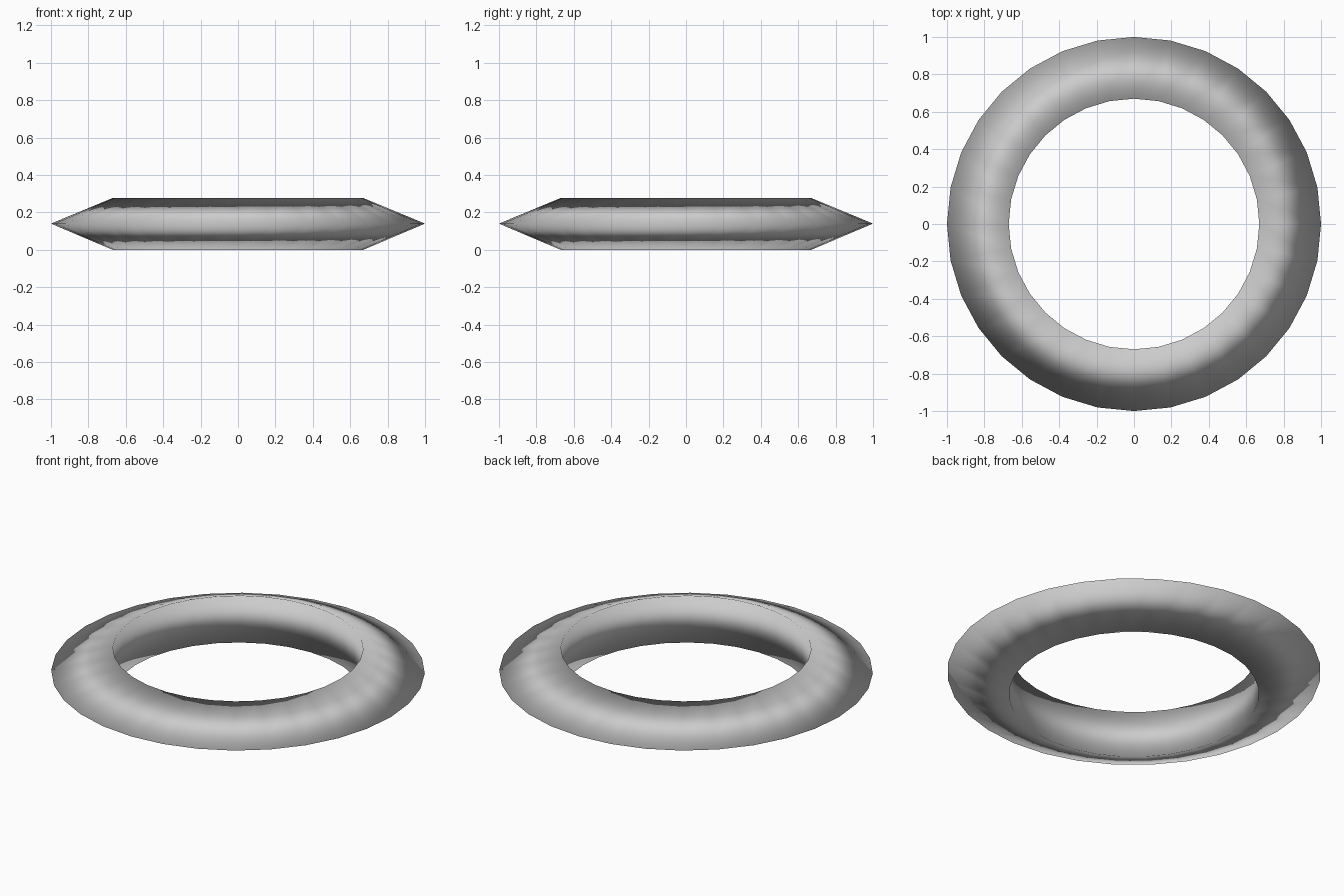
import bpy, bmesh
from math import cos, sin, tau

if "Cube" in bpy.data.objects:
    bpy.data.objects.remove(bpy.data.objects["Cube"])

SEGMENTS = 32
# Triangular cross-section as (radius, height), sharp rim outward
PROFILE = [(1.0, 0.14), (0.67, 0.277), (0.67, 0.0)]

# Sweep the cross-section around the z axis
bm = bmesh.new()
rings = []
for i in range(SEGMENTS):
    a = tau * i / SEGMENTS
    rings.append([bm.verts.new((r * cos(a), r * sin(a), z)) for r, z in PROFILE])
n = len(PROFILE)
for i in range(SEGMENTS):
    r0, r1 = rings[i], rings[(i + 1) % SEGMENTS]
    for j in range(n):
        k = (j + 1) % n
        bm.faces.new((r0[j], r1[j], r1[k], r0[k])).smooth = True
bmesh.ops.recalc_face_normals(bm, faces=bm.faces[:])

# Ring object, smooth shaded all over
mesh = bpy.data.meshes.new("ring")
bm.to_mesh(mesh)
bm.free()
bpy.context.collection.objects.link(bpy.data.objects.new("ring", mesh))
